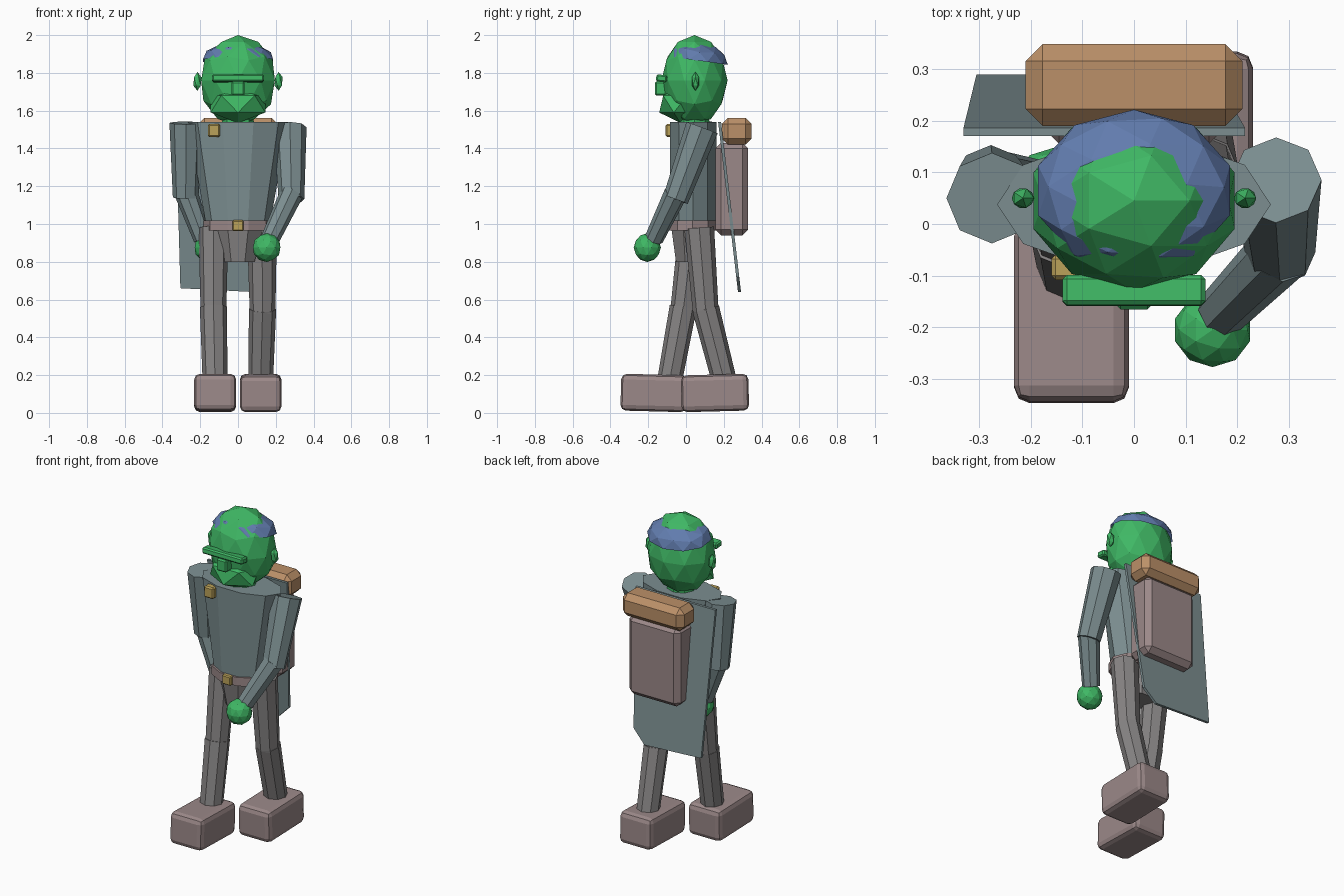
import bpy, bmesh
from math import radians
from mathutils import Vector, Matrix

if "Cube" in bpy.data.objects:
    bpy.data.objects.remove(bpy.data.objects["Cube"])


def mat(name, r, g, b):
    m = bpy.data.materials.new(name)
    m.diffuse_color = (r, g, b, 1)
    m.use_nodes = True
    m.node_tree.nodes["Principled BSDF"].inputs["Base Color"].default_value = m.diffuse_color
    return m


SKIN = mat("green_skin", 0.05, 0.48, 0.13)
HAIR = mat("blue_hair", 0.12, 0.2, 0.42)
CLOTH = mat("slate_cloth", 0.2, 0.27, 0.28)
TROUSER = mat("grey_trousers", 0.24, 0.23, 0.23)
LEATHER = mat("leather", 0.33, 0.25, 0.25)
ROLL = mat("tan_roll", 0.5, 0.28, 0.14)
BRASS = mat("brass", 0.5, 0.36, 0.1)


def finish(name, bm, material):
    me = bpy.data.meshes.new(name)
    bm.to_mesh(me)
    bm.free()
    me.materials.append(material)
    ob = bpy.data.objects.new(name, me)
    bpy.context.collection.objects.link(ob)
    return ob


def place(c, s=(1, 1, 1), rx=0.0, rz=0.0):
    return (Matrix.Translation(c) @ Matrix.Rotation(radians(rx), 4, 'X')
            @ Matrix.Diagonal((*s, 1)) @ Matrix.Rotation(radians(rz), 4, 'Z'))


def ball(name, c, s, material, sub=2, rx=0.0, rz=0.0, cut=None):
    bm = bmesh.new()
    bmesh.ops.create_icosphere(bm, subdivisions=sub, radius=1)
    if cut is not None:
        bmesh.ops.delete(bm, geom=[v for v in bm.verts if v.co.z < cut], context='VERTS')
    bm.transform(place(c, s, rx, rz))
    return finish(name, bm, material)


def box(name, lo, hi, material, bevel=0.0, seg=1, rx=0.0):
    lo, hi = Vector(lo), Vector(hi)
    bm = bmesh.new()
    bmesh.ops.create_cube(bm, size=1)
    bm.transform(place((lo + hi) / 2, hi - lo, rx))
    if bevel:
        bmesh.ops.bevel(bm, geom=bm.edges[:], offset=bevel, segments=seg,
                        affect='EDGES', profile=0.5)
    return finish(name, bm, material)


def loft(name, rings, sides, material, turn=0.0):
    """Closed prism through rings of (centre, rx, ry, axis)."""
    bm = bmesh.new()
    loops = []
    for c, rx, ry, axis in rings:
        q = Vector((0, 0, 1)).rotation_difference(Vector(axis))
        loop = []
        for i in range(sides):
            p = Matrix.Rotation(radians(360 * i / sides + turn), 3, 'Z') @ Vector((1, 0, 0))
            loop.append(bm.verts.new(Vector(c) + q @ Vector((p.x * rx, p.y * ry, 0))))
        loops.append(loop)
    for a, b in zip(loops, loops[1:]):
        for i in range(sides):
            j = (i + 1) % sides
            bm.faces.new((a[i], a[j], b[j], b[i]))
    bm.faces.new(loops[0][::-1])
    bm.faces.new(loops[-1])
    bmesh.ops.recalc_face_normals(bm, faces=bm.faces[:])
    return finish(name, bm, material)


def limb(name, a, b, ra, rb, material):
    axis = Vector(a) - Vector(b)
    return loft(name, [(b, rb, rb, axis), (a, ra, ra, axis)], 8, material)


UP = (0, 0, 1)

# Head
ball("head", (0, 0.045, 1.76), (0.205, 0.175, 0.24), SKIN)
ball("jaw", (0, -0.03, 1.635), (0.17, 0.125, 0.1), SKIN, sub=1, rz=90)
ball("hair", (0, 0.065, 1.865), (0.195, 0.158, 0.1), HAIR, rx=-8, cut=-0.1)
box("brow", (-0.138, -0.158, 1.752), (0.138, -0.1, 1.79), SKIN, 0.008, rx=-6)
box("nose", (-0.034, -0.165, 1.68), (0.034, -0.1, 1.755), SKIN, 0.008)
for side, s in (("left", 1), ("right", -1)):
    ball(side + "_ear", (s * 0.215, 0.05, 1.755), (0.024, 0.022, 0.05), SKIN, sub=1)
loft("neck", [((0, 0.045, 1.48), 0.09, 0.085, UP), ((0, 0.045, 1.58), 0.08, 0.075, UP)], 8, SKIN)

# Torso, belt and hips
loft("torso", [((0, 0.038, 0.99), 0.168, 0.128, UP), ((0, 0.038, 1.54), 0.265, 0.13, UP)], 10, CLOTH)
loft("belt", [((0, 0.035, 0.965), 0.182, 0.137, UP), ((0, 0.035, 1.018), 0.182, 0.137, UP)], 10, LEATHER)
loft("hips", [((0, 0.03, 0.8), 0.095, 0.09, UP), ((0, 0.03, 0.97), 0.14, 0.115, UP)], 8, TROUSER, 22.5)
box("buckle", (-0.03, -0.115, 0.963), (0.03, -0.085, 1.02), BRASS, 0.006)
box("clasp", (-0.16, -0.108, 1.46), (-0.095, -0.06, 1.53), BRASS, 0.008)

# Arms: (side, shoulder, elbow, wrist, hand)
for side, sh, el, wr, hand in (
        ("left", (0.275, 0.085, 1.51), (0.283, -0.055, 1.13), (0.17, -0.17, 0.92), (0.152, -0.205, 0.875)),
        ("right", (-0.275, 0.05, 1.535), (-0.277, 0.085, 1.14), (-0.185, 0.075, 0.92), (-0.157, 0.075, 0.875))):
    limb(side + "_upper_arm", sh, el, 0.088, 0.068, CLOTH)
    limb(side + "_forearm", Vector(el) + Vector((0, 0, 0.03)), wr, 0.062, 0.05, CLOTH)
    ball(side + "_hand", hand, (0.076, 0.072, 0.076), SKIN)

# Legs in mid stride
for side, hip, knee, ankle in (
        ("left", (0.127, 0.07, 0.98), (0.13, 0.105, 0.53), (0.12, 0.2, 0.18)),
        ("right", (-0.13, 0.04, 0.98), (-0.13, -0.015, 0.54), (-0.122, -0.085, 0.18))):
    limb(side + "_thigh", hip, knee, 0.079, 0.068, TROUSER)
    limb(side + "_shin", Vector(knee) + Vector((0, 0, 0.02)), ankle, 0.072, 0.066, TROUSER)
box("left_boot", (0.01, -0.025, 0.008), (0.23, 0.332, 0.203), LEATHER, 0.03, 2, rx=1.5)
box("right_boot", (-0.232, -0.345, 0.008), (-0.01, 0.005, 0.203), LEATHER, 0.03, 2, rx=-1.5)

# Cape hanging off-centre behind the body
bm = bmesh.new()
outline = [(-0.33, 1.54), (0.215, 1.54), (0.16, 0.72), (0.08, 0.64), (-0.305, 0.66)]
front = [bm.verts.new((x, 0.17 + (1.54 - z) * 0.117, z)) for x, z in outline]
face = bm.faces.new(front)
ext = bmesh.ops.extrude_face_region(bm, geom=[face], use_keep_orig=True)
bmesh.ops.translate(bm, vec=(0, 0.016, 0),
                    verts=[g for g in ext["geom"] if isinstance(g, bmesh.types.BMVert)])
bmesh.ops.recalc_face_normals(bm, faces=bm.faces[:])
finish("cape", bm, CLOTH)

# Backpack and bedroll
box("backpack", (-0.175, 0.155, 0.94), (0.175, 0.328, 1.43), LEATHER, 0.03)
box("bedroll", (-0.21, 0.19, 1.42), (0.21, 0.348, 1.562), ROLL, 0.033)
